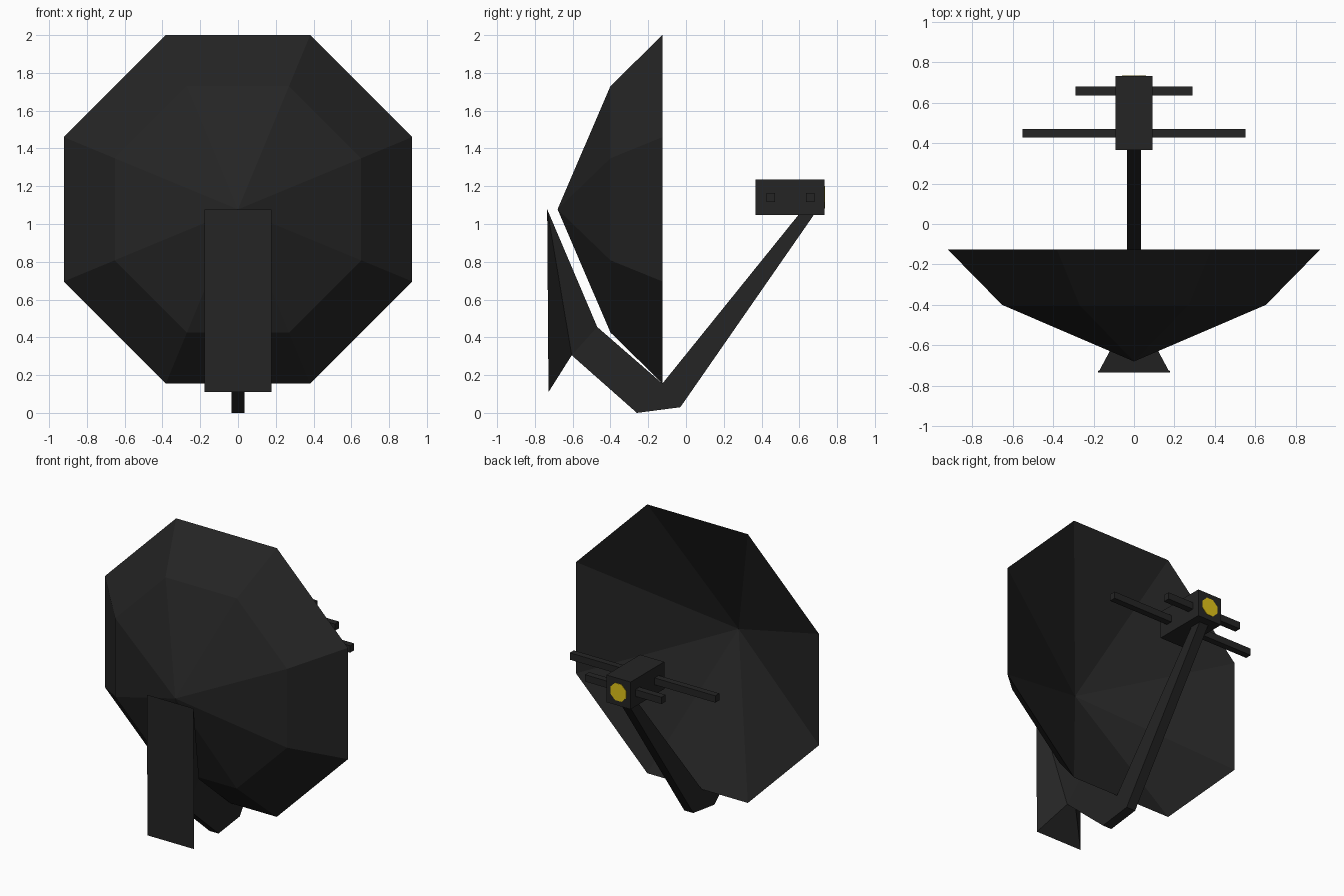
import bpy, bmesh, math
from mathutils import Matrix

if "Cube" in bpy.data.objects:
    bpy.data.objects.remove(bpy.data.objects["Cube"])


def material(name, rgb):
    m = bpy.data.materials.new(name)
    m.diffuse_color = (*rgb, 1)
    m.use_nodes = True
    m.node_tree.nodes["Principled BSDF"].inputs["Base Color"].default_value = m.diffuse_color
    return m


DARK = material("charcoal", (0.018, 0.018, 0.018))
YELLOW = material("yellow", (0.75, 0.55, 0.01))


def finish(bm, name, mat):
    bmesh.ops.remove_doubles(bm, verts=bm.verts, dist=1e-5)
    bmesh.ops.recalc_face_normals(bm, faces=bm.faces)
    me = bpy.data.meshes.new(name)
    bm.to_mesh(me)
    bm.free()
    me.materials.append(mat)
    ob = bpy.data.objects.new(name, me)
    bpy.context.collection.objects.link(ob)
    return ob


def box(name, x, y, z):
    """Box from (min, max) ranges."""
    bm = bmesh.new()
    size = [r[1] - r[0] for r in (x, y, z)]
    mid = [(r[0] + r[1]) / 2 for r in (x, y, z)]
    bmesh.ops.create_cube(bm, size=1, matrix=Matrix.Translation(mid) @ Matrix.Diagonal((*size, 1)))
    return finish(bm, name, DARK)


# Dish: eight-sided shell, bulged outside and a plain shallow cone inside
CZ, N = 1.078, 8
bm = bmesh.new()


def ring(r, y):
    angles = [math.radians(22.5 + 45 * i) for i in range(N)]
    return [bm.verts.new((r * math.cos(a), y, CZ + r * math.sin(a))) for a in angles]


rim, mid = ring(0.998, -0.125), ring(0.706, -0.40)
back = bm.verts.new((0, -0.68, CZ))
focus = bm.verts.new((0, -0.57, CZ))
for i in range(N):
    j = (i + 1) % N
    bm.faces.new((rim[i], rim[j], mid[j], mid[i]))
    bm.faces.new((mid[i], mid[j], back))
    bm.faces.new((rim[j], rim[i], focus))
finish(bm, "dish", DARK)

# Support arm: loft from the wide wall plate to the thin feed arm
# each section: top (y, z), bottom (y, z), half width
sections = [
    ((-0.735, 1.078), (-0.728, 0.11), 0.177),
    ((-0.47, 0.455), (-0.605, 0.305), 0.034),
    ((-0.125, 0.155), (-0.26, 0.0), 0.034),
    ((-0.125, 0.155), (-0.03, 0.03), 0.034),
    ((0.605, 1.06), (0.685, 1.06), 0.034),
]
bm = bmesh.new()
loops = [[bm.verts.new((s * w, *p)) for s, p in ((-1, t), (1, t), (1, b), (-1, b))]
         for t, b, w in sections]
bm.faces.new(loops[0])
bm.faces.new(loops[-1])
for k, (a, b) in enumerate(zip(loops, loops[1:])):
    if k != 2:  # top edge is shared at the elbow
        bm.faces.new((a[0], a[1], b[1], b[0]))
    bm.faces.new((a[3], a[2], b[2], b[3]))
    for t, u in ((0, 3), (1, 2)):
        bm.faces.new((a[t], b[u], a[u]))
        if k != 2:
            bm.faces.new((a[t], b[t], b[u]))
finish(bm, "support_arm", DARK)

# Receiver head with two crossing rods
box("receiver_head", (-0.092, 0.092), (0.367, 0.732), (1.048, 1.235))
box("long_rod", (-0.552, 0.552), (0.427, 0.471), (1.117, 1.164))
box("short_rod", (-0.29, 0.29), (0.635, 0.68), (1.117, 1.164))

# Yellow disc on the end of the head
bm = bmesh.new()
bmesh.ops.create_cone(bm, cap_ends=True, segments=8, radius1=0.064, radius2=0.064, depth=0.006,
                      matrix=Matrix.Translation((0, 0.732, 1.141))
                      @ Matrix.Rotation(math.pi / 2, 4, 'X') @ Matrix.Rotation(math.pi / 8, 4, 'Z'))
finish(bm, "indicator_disc", YELLOW)
